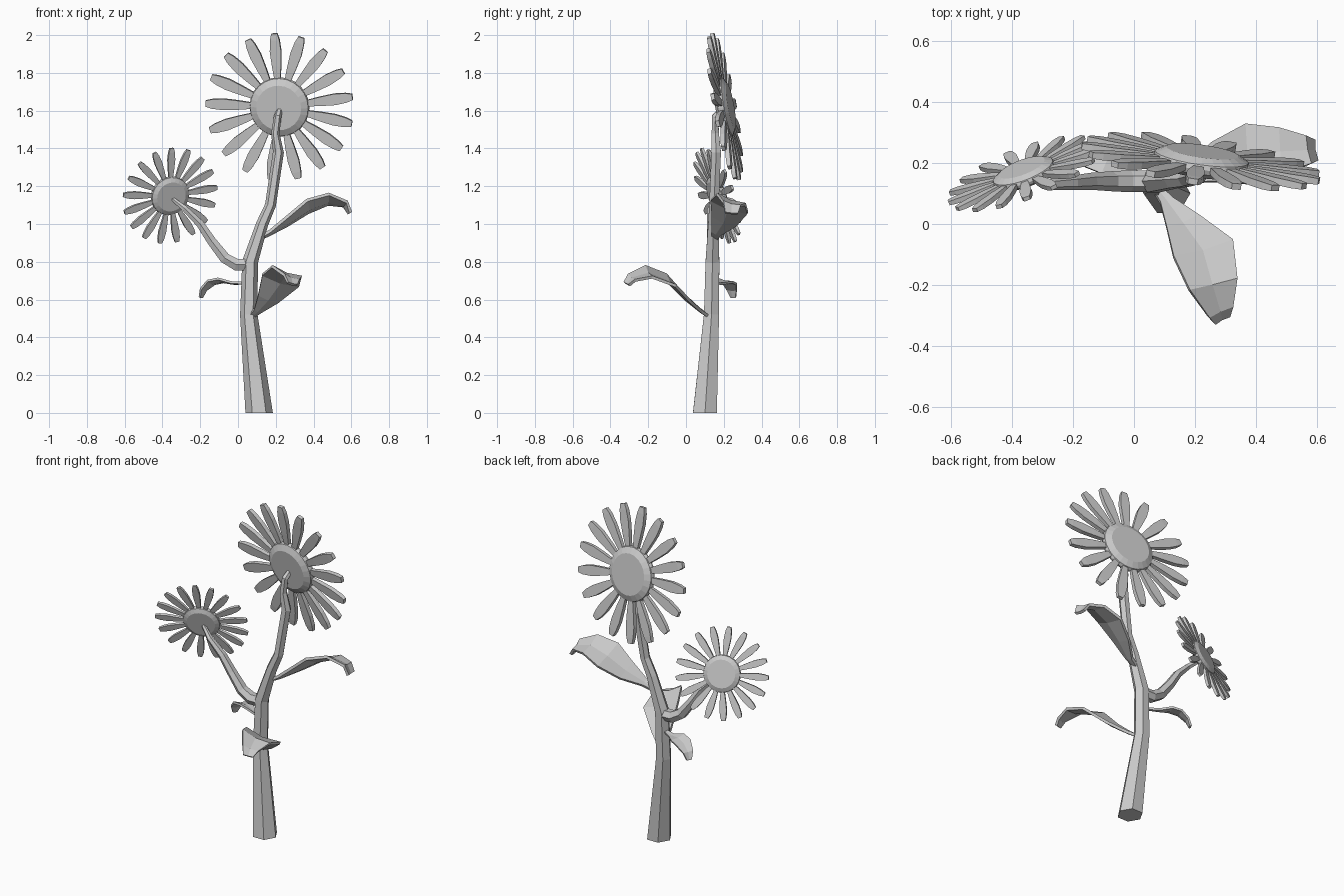
import bpy, bmesh, math
from mathutils import Vector, Matrix

if "Cube" in bpy.data.objects:
    bpy.data.objects.remove(bpy.data.objects["Cube"])


def finish(name, bm):
    bmesh.ops.recalc_face_normals(bm, faces=bm.faces)
    me = bpy.data.meshes.new(name)
    bm.to_mesh(me)
    bm.free()
    ob = bpy.data.objects.new(name, me)
    bpy.context.collection.objects.link(ob)
    return ob


def loft(bm, rings):
    """Skin a list of equal-length point rings and cap both ends."""
    vr = [[bm.verts.new(p) for p in r] for r in rings]
    n = len(vr[0])
    for a, b in zip(vr, vr[1:]):
        for i in range(n):
            j = (i + 1) % n
            bm.faces.new((a[i], a[j], b[j], b[i]))
    bm.faces.new(vr[0][::-1])
    bm.faces.new(vr[-1])


def tangents(pts):
    return [(pts[min(i + 1, len(pts) - 1)] - pts[max(i - 1, 0)]).normalized()
            for i in range(len(pts))]


def tube(name, path, ref, sides=6):
    """Tapered tube; path holds (x, y, z, radius)."""
    bm = bmesh.new()
    pts = [Vector(p[:3]) for p in path]
    rings = []
    for p, t, q in zip(pts, tangents(pts), path):
        u = (Vector(ref) - t * t.dot(Vector(ref))).normalized()
        v = t.cross(u)
        rings.append([p + q[3] * (u * math.cos(a) + v * math.sin(a))
                      for a in (2 * math.pi * k / sides for k in range(sides))])
    # keep the foot flat on the ground
    if pts[0].z < 0.05:
        for c in rings[0]:
            c.z = 0.0
    loft(bm, rings)
    return finish(name, bm)


def leaf(name, path, side, thick=0.008, fold=0.15):
    """Curved leaf blade; path holds (x, y, z, half width)."""
    bm = bmesh.new()
    pts = [Vector(p[:3]) for p in path]
    rings = []
    for p, t, q in zip(pts, tangents(pts), path):
        s = Vector(side)
        s = (s - t * t.dot(s)).normalized()
        n = t.cross(s)
        if n.z < 0:
            n = -n
        w, h = q[3], thick
        prof = [(-w, fold * w + h), (0, h), (w, fold * w + h),
                (w, fold * w - h), (0, -h), (-w, fold * w - h)]
        rings.append([p + s * a + n * b for a, b in prof])
    loft(bm, rings)
    return finish(name, bm)


def flower(name, centre, normal, scale, phase, petals=17):
    n = Vector(normal).normalized()
    x = (Vector((1, 0, 0)) - n * n.x).normalized()
    y = n.cross(x)
    m = Matrix((x, y, n)).transposed().to_4x4()
    m = Matrix.Translation(centre) @ m @ Matrix.Scale(scale, 4)

    # bevelled centre disc
    bm = bmesh.new()
    seg = 24
    loft(bm, [[m @ Vector((r * math.cos(a), r * math.sin(a), z))
               for a in (2 * math.pi * k / seg for k in range(seg))]
              for r, z in [(.12, -.034), (.155, -.016), (.16, 0), (.155, .016), (.12, .034)]])
    finish(name + "_disc", bm)

    # ring of blunt petals
    bm = bmesh.new()
    prof = [(.13, .014, .010), (.22, .024, .012), (.30, .030, .012),
            (.36, .025, .012), (.395, .016, .010)]
    for k in range(petals):
        r = m @ Matrix.Rotation(math.radians(phase) + 2 * math.pi * k / petals, 4, 'Z')
        loft(bm, [[r @ Vector((d, a * w, b * t))
                   for a, b in ((-1, -1), (1, -1), (1, 1), (-1, 1))] for d, w, t in prof])
    finish(name + "_petals", bm)


# main stem and side branch
tube("main_stem", [(.112, .10, 0, .073), (.057, .135, .52, .046), (.064, .14, .80, .042),
                   (.128, .145, 1.0, .032), (.172, .148, 1.1, .029), (.214, .16, 1.38, .029),
                   (.198, .155, 1.48, .022), (.21, .155, 1.57, .020), (.225, .20, 1.62, .014)],
     (1, 0, 0))
tube("side_branch", [(.06, .14, .785, .036), (-.01, .14, .785, .036), (-.07, .14, .82, .033),
                     (-.14, .14, .91, .028), (-.20, .135, 1.0, .024),
                     (-.28, .13, 1.08, .018), (-.355, .165, 1.14, .011)],
     (0, 1, 0))

# flower heads facing the back
flower("large_flower", (.22, .205, 1.62), (.14, 1, .18), 1.0, -94)
flower("small_flower", (-.36, .165, 1.15), (-.38, 1, .34), .67, -88)

# leaves
leaf("front_leaf", [(.07, .12, .51, .014), (.105, .075, .54, .022), (.16, 0, .60, .060),
                    (.225, -.09, .69, .105), (.255, -.20, .735, .085),
                    (.28, -.285, .71, .045), (.285, -.31, .68, .028)], (.88, .35, -.35))
leaf("right_leaf", [(.11, .15, .92, .014), (.17, .16, .95, .026), (.27, .20, 1.01, .070),
                    (.375, .225, 1.08, .103), (.48, .235, 1.12, .080),
                    (.565, .24, 1.10, .048), (.588, .24, 1.055, .034)], (0, .93, -.33))
leaf("left_leaf", [(.03, .15, .685, .010), (-.03, .18, .685, .018), (-.09, .205, .695, .045),
                   (-.14, .225, .685, .045), (-.18, .24, .65, .030),
                   (-.195, .25, .61, .014)], (.40, .90, -.2), thick=.006)
